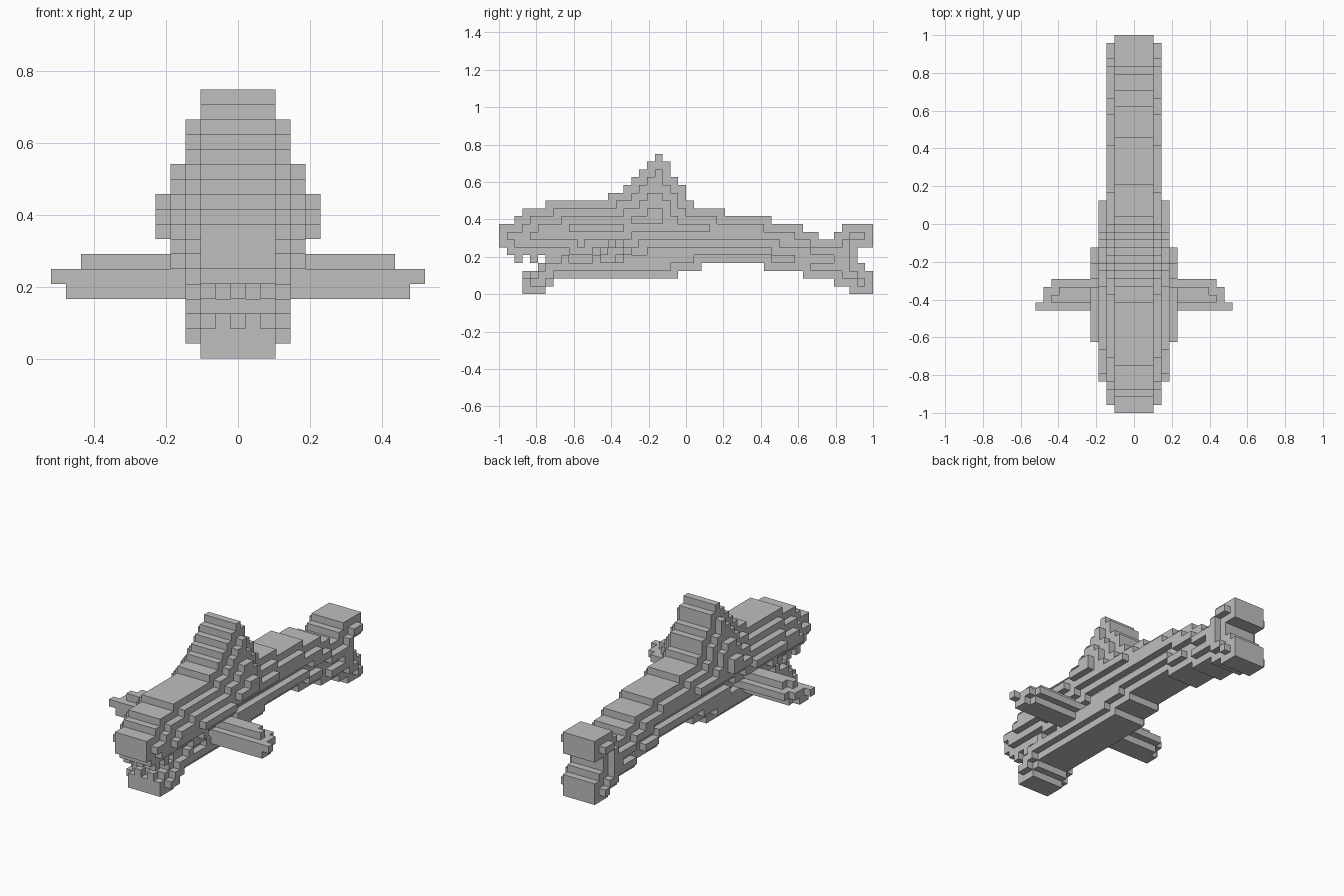
import bpy, bmesh

if "Cube" in bpy.data.objects:
    bpy.data.objects.remove(bpy.data.objects["Cube"])

U = 1 / 24          # block size
N = 48              # blocks along the length

grey = bpy.data.materials.new("plain grey")
grey.diffuse_color = (0.52, 0.52, 0.52, 1)
grey.use_nodes = True
grey.node_tree.nodes["Principled BSDF"].inputs["Base Color"].default_value = grey.diffuse_color


def steps(pairs):
    """Expand (start column, height) pairs to one height per column."""
    out = {}
    for (a, h), (b, _) in zip(pairs, pairs[1:] + [(N, 0)]):
        for i in range(a, b):
            out[i] = h
    return out


def fill(bottom, top):
    """Side profile cells between two stepped curves."""
    return {(i, k) for i in bottom if i in top for k in range(bottom[i], top[i])}


def erode(cells):
    return {(i, k) for i, k in cells
            if all((i + a, k + b) in cells for a in (-1, 0, 1) for b in (-1, 0, 1))}


def layered(cells, half, layers, extra=()):
    """Stack ever smaller copies of a side profile outward to both sides."""
    vox = set()
    for n in range(layers):
        vox |= {(x, i, k) for i, k in cells for x in range(-half - n, half + n + 1)}
        cells = erode(cells)
        if n == 0:
            cells |= set(extra)
    return vox


def build(name, vox):
    """Turn blocks into one skin of flat faces."""
    bm = bmesh.new()
    verts = {}

    def vert(c):
        if c not in verts:
            x, y, z = c
            verts[c] = bm.verts.new(((x - 0.5) * U, y * U - 1, z * U))
        return verts[c]

    for v in sorted(vox):
        for ax in range(3):
            for side in (0, 1):
                nb = list(v)
                nb[ax] += 2 * side - 1
                if tuple(nb) in vox:
                    continue
                quad = []
                for p, q in ((0, 0), (1, 0), (1, 1), (0, 1)):
                    c = list(v)
                    c[ax] += side
                    c[(ax + 1) % 3] += p
                    c[(ax + 2) % 3] += q
                    quad.append(vert(tuple(c)))
                bm.faces.new(quad if side else quad[::-1])
    me = bpy.data.meshes.new(name)
    bm.to_mesh(me)
    bm.free()
    me.materials.append(grey)
    ob = bpy.data.objects.new(name, me)
    bpy.context.collection.objects.link(ob)


# Upper body with back fin and tail
top = steps([(0, 9), (2, 10), (3, 11), (6, 12), (14, 13), (16, 14), (17, 15), (18, 16),
             (19, 17), (20, 18), (21, 17), (22, 15), (23, 14), (24, 12), (25, 11),
             (29, 10), (35, 9), (39, 8), (41, 7), (43, 8), (44, 9)])
under = steps([(0, 6), (1, 5), (8, 4), (13, 5), (19, 6), (35, 5), (39, 4), (42, 2),
               (43, 1), (45, 0)])
profile = fill(under, top)
# Notch between the two tail lobes
profile -= {(46, 4), (46, 5), (47, 3), (47, 4), (47, 5)}
body = layered(profile, 2, 4)
build("upper_body", body)

# Belly and lower jaw
belly_low = steps([(3, 0), (6, 1), (7, 2), (23, 3), (26, 4), (34, 3), (39, 2), (43, 1)])
belly_top = steps([(3, 3), (5, 4), (6, 5), (7, 6), (10, 5), (11, 6), (18, 7), (36, 6),
                   (39, 5), (44, 0)])
jaw_sides = [(4, 1), (5, 1), (5, 2), (6, 2), (6, 3)]
belly = layered(fill(belly_low, belly_top), 2, 2, jaw_sides)
# Gaps between the lower front teeth
belly -= {(x, 3, 2) for x in (-2, 0, 2)}
build("belly_and_jaw", belly - body)

# Upper teeth
build("upper_teeth", {(x, i, 4) for x in (-2, 0, 2) for i in (2, 4)})

# Side fins: reach outward of each row of blocks, by column
reach = {4: {13: 11, 14: 11, 15: 10},
         5: {13: 12, 14: 11, 15: 11, 16: 10},
         6: {14: 10, 15: 9}}
for name, s in (("left_fin", -1), ("right_fin", 1)):
    build(name, {(s * x, i, k) for k, row in reach.items()
                 for i, r in row.items() for x in range(3, r + 1)} - body - belly)
